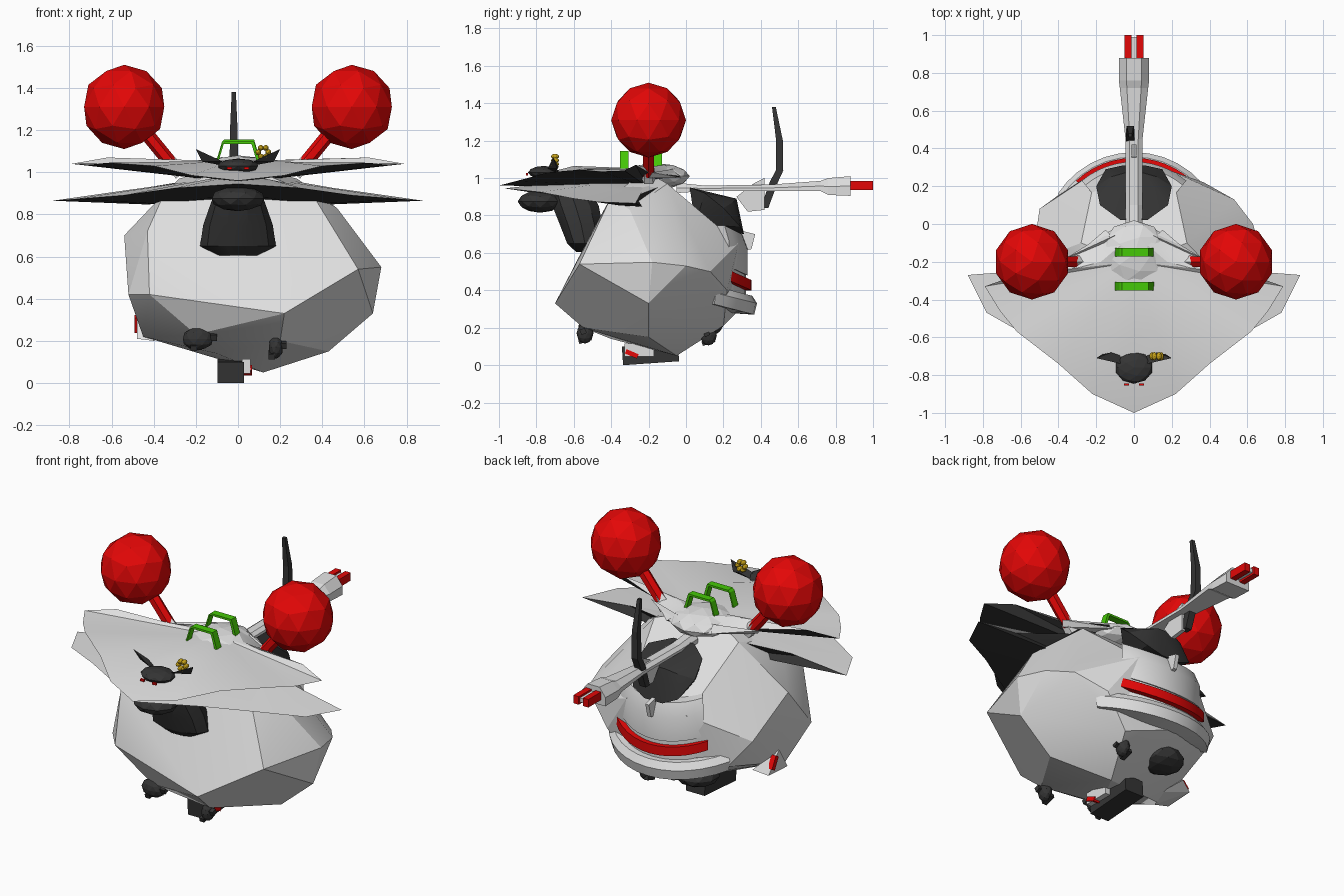
import bpy, bmesh, math
from mathutils import Vector, Matrix

cube = bpy.data.objects.get("Cube")
if cube:
    bpy.data.objects.remove(cube)


def material(name, r, g, b):
    m = bpy.data.materials.new(name)
    m.use_nodes = True
    m.diffuse_color = (r, g, b, 1)
    m.node_tree.nodes["Principled BSDF"].inputs["Base Color"].default_value = (r, g, b, 1)
    return m


PALE = material("pale grey", .74, .74, .74)
DARK = material("charcoal", .035, .035, .035)
RED = material("red", .77, .002, .002)
GREEN = material("green", .06, .58, .002)
GOLD = material("gold", .6, .38, .01)


def finish(name, bm, mat, smooth=0):
    """Turn a bmesh into a named object with one material."""
    mesh = bpy.data.meshes.new(name)
    bm.to_mesh(mesh)
    bm.free()
    mesh.materials.append(mat)
    ob = bpy.data.objects.new(name, mesh)
    bpy.context.collection.objects.link(ob)
    if smooth:
        bpy.ops.object.select_all(action='DESELECT')
        ob.select_set(True)
        bpy.context.view_layer.objects.active = ob
        bpy.ops.object.shade_smooth_by_angle(angle=math.radians(smooth))
    return ob


def hull(name, points, mat, smooth=0):
    """Convex faceted solid around a few corner points."""
    bm = bmesh.new()
    for p in points:
        bm.verts.new(p)
    bmesh.ops.convex_hull(bm, input=bm.verts)
    loose = [v for v in bm.verts if not v.link_faces]
    bmesh.ops.delete(bm, geom=loose, context='VERTS')
    bmesh.ops.recalc_face_normals(bm, faces=bm.faces)
    return finish(name, bm, mat, smooth)


def box(name, centre, size, mat, tilt=0):
    bm = bmesh.new()
    bmesh.ops.create_cube(bm, size=1, matrix=Matrix.Translation(centre)
                          @ Matrix.Rotation(tilt, 4, 'X') @ Matrix.Diagonal((*size, 1)))
    return finish(name, bm, mat)


def ball(name, centre, radii, mat):
    bm = bmesh.new()
    bmesh.ops.create_icosphere(bm, subdivisions=2, radius=1, matrix=Matrix.Translation(centre)
                               @ Matrix.Diagonal((*radii, 1)))
    return finish(name, bm, mat)


def rod(name, a, b, r1, r2, mat, sides=6):
    a, b = Vector(a), Vector(b)
    bm = bmesh.new()
    turn = (b - a).to_track_quat('Z', 'Y').to_matrix().to_4x4()
    bmesh.ops.create_cone(bm, cap_ends=True, segments=sides, radius1=r1, radius2=r2,
                          depth=(b - a).length, matrix=Matrix.Translation((a + b) / 2) @ turn)
    return finish(name, bm, mat)


def loft(name, rings, mat, smooth=0):
    """Skin a list of equal closed rings and cap both ends."""
    bm = bmesh.new()
    rows = [[bm.verts.new(p) for p in ring] for ring in rings]
    n = len(rows[0])
    for a, b in zip(rows, rows[1:]):
        for i in range(n):
            bm.faces.new((a[i], a[(i + 1) % n], b[(i + 1) % n], b[i]))
    bm.faces.new(rows[0])
    bm.faces.new(rows[-1])
    bmesh.ops.recalc_face_normals(bm, faces=bm.faces)
    return finish(name, bm, mat, smooth)


def arc_band(name, section, half_angle, mat, slope=.2):
    """Sweep a (radius, height) section round the back of the body."""
    rings = []
    for i in range(13):
        t = half_angle * (i / 6 - 1)
        rise = slope * (1 - math.cos(t))
        rings.append([(r * math.sin(t), r * math.cos(t) - .1, z + rise) for r, z in section])
    return loft(name, rings, mat, 30)


def brim(name, half, top_z, under_z, bump, sag):
    """Mirrored swept lens: pale upper skin, charcoal under skin."""
    edge = [Vector(p) for p in half]
    edge = [Vector((-p.x, p.y, p.z)) for p in reversed(edge[1:])] + edge
    bm = bmesh.new()
    outer = [bm.verts.new(p) for p in edge]
    for skin, z in enumerate((top_z, under_z)):
        hub = Vector((0, -.2, z))
        inner = []
        for p in edge:
            lift = -sag if skin else bump * max(0, 1 - 2 * abs(p.x))
            inner.append(bm.verts.new(p.lerp(hub, .5) + Vector((0, 0, lift))))
        centre = bm.verts.new(hub)
        for i in range(len(edge) - 1):
            for loop in ((outer[i], outer[i + 1], inner[i + 1], inner[i]),
                         (inner[i], inner[i + 1], centre)):
                face = bm.faces.new(loop)
                face.material_index = skin
                face.normal_update()
                if (face.normal.z < 0) != bool(skin):
                    face.normal_flip()
    ob = finish(name, bm, PALE, 30)
    ob.data.materials.append(DARK)
    return ob


# Lopsided faceted body
hull("body", [
    (.22, -.7, .33), (-.42, -.57, .42), (.57, -.57, .54), (.68, -.18, .55), (.64, -.2, .33),
    (.43, -.2, .15), (.12, -.05, .05), (-.1, -.4, .14), (-.45, -.3, .22), (-.52, -.45, .42),
    (-.54, -.2, .7), (-.43, -.5, .72), (-.35, -.4, .9), (.35, -.4, .9), (.47, -.3, .83),
    (.28, -.1, .97), (-.28, -.1, .97), (0, -.22, 1.04), (.63, 0, .53), (.53, .13, .5),
    (.37, .22, .4), (.2, .28, .65), (-.2, .28, .65), (-.5, .08, .5), (-.39, .16, .35),
    (-.1, .29, .3), (.23, .2, .21), (-.2, .15, .25), (.2, -.55, .2), (-.2, -.53, .23)],
     PALE, 20)

# Two swept brims and the crown dome
brim("upper_brim", [(0, -1, .96), (.22, -.9, .985), (.4, -.74, 1.03), (.62, -.57, 1.045),
                    (.71, -.46, 1.035), (.79, -.33, 1.04), (.62, -.27, 1.07), (.35, -.2, 1.03),
                    (.15, -.03, 1.01)], 1.05, .95, .06, 0)
brim("lower_brim", [(0, -.97, .945), (.3, -.78, .925), (.55, -.6, .89), (.78, -.47, .872),
                    (.88, -.27, .865), (.6, -.28, .9), (.3, -.15, .95)], .99, .86, .02, .015)
ball("crown_dome", (0, -.16, 1.01), (.18, .18, .07), PALE)

# Mirrored stalks with red globes
for side, s in (("left", 1), ("right", -1)):
    rod(side + "_stalk_socket", (s * .27, -.2, .99), (s * .33, -.2, 1.06), .04, .03, PALE, 5)
    rod(side + "_stalk", (s * .3, -.2, 1.02), (s * .48, -.2, 1.24), .033, .033, RED)
    ball(side + "_globe", (s * .54, -.2, 1.31), (.2, .2, .2), RED)
    hull(side + "_crown_fin", [(s * .1, -.06, 1.05), (s * .36, -.18, 1.03), (s * .1, -.02, 1),
                               (s * .34, -.2, 1), (s * .1, -.1, 1)], PALE)

# Green grab handles
for label, y, base in (("front", -.33, 1.04), ("rear", -.15, 1.05)):
    shape = [(-.1, base), (-.07, base + .1), (.07, base + .1), (.1, base)]
    for i, (a, b) in enumerate(zip(shape, shape[1:])):
        w, t = .022, .006
        pts = [(x + k * t, y + j * w, z + k * t) for x, z in (a, b) for j in (-1, 1) for k in (-1, 1)]
        hull(f"{label}_handle_bar_{i}", pts, GREEN)

# Tail boom, flared end and red prongs
rings = []
for y, w, low, high in ((-.05, .045, .92, .975), (.1, .045, .93, .96), (.45, .045, .93, .965),
                        (.72, .075, .93, .985), (.76, .08, .91, 1), (.88, .08, .905, 1.01)):
    rings.append([(-w, y, low), (w, y, low), (w, y, (low + high) / 2),
                  (w * .5, y, high), (-w * .5, y, high), (-w, y, (low + high) / 2)])
loft("tail_boom", rings, PALE)
box("tail_core", (0, .93, .96), (.03, .12, .025), PALE)
for side, s in (("left", 1), ("right", -1)):
    box(side + "_tail_prong", (s * .032, .935, .96), (.036, .13, .048), RED)

# Curved aerial standing on the boom
rings = []
for y, z, r in ((.42, .84, .02), (.47, .98, .022), (.5, 1.04, .02), (.5, 1.2, .018), (.47, 1.38, .01)):
    rings.append([(-.02 + i * r, y + j * r, z) for i, j in ((-1, -1), (1, -1), (1, 1), (-1, 1))])
loft("aerial", rings, DARK)


def fin(name, outline):
    hull(name, [(x, y, z) for x in (-.012, .012) for y, z in outline], PALE)


fin("upper_rear_fin", [(.27, .9), (.33, .82), (.42, .83), (.42, 1), (.36, .97)])
fin("lower_rear_fin", [(.25, .73), (.37, .7), (.35, .62), (.25, .6)])

# Rear canopy, front cockpit and chin pod
hull("rear_canopy", [(s * x, y, z) for s in (1, -1) for x, y, z in (
    (.07, .02, .95), (.18, .1, .92), (.2, .2, .84), (.15, .29, .74), (.06, .31, .7),
    (.05, .27, .89), (.12, .25, .87), (.1, .05, .75))], DARK, 25)
rings = []
for y, z, w, d in ((-.54, .605, .1, .05), (-.54, .65, .18, .1), (-.56, .75, .165, .12),
                   (-.59, .85, .13, .13), (-.62, .93, .1, .12)):
    rings.append([(w * math.cos(a * math.pi / 5), y + d * math.sin(a * math.pi / 5), z)
                  for a in range(10)])
loft("front_cockpit", rings, DARK, 25)
ball("chin_pod", (0, -.78, .875), (.13, .12, .06), DARK)

# Winged ornament on the upper brim
ball("ornament_body", (0, -.76, 1.03), (.1, .085, .035), DARK)
for side, s in (("left", 1), ("right", -1)):
    hull(side + "_ornament_wing", [(s * .06, -.7, 1.03), (s * .07, -.74, 1.05), (s * .2, -.71, 1.11),
                                   (s * .17, -.69, 1.05), (s * .12, -.68, 1.06)], DARK)
    box(side + "_ornament_eye", (s * .04, -.85, 1.02), (.025, .012, .012), RED)
for i in range(6):
    a = i * math.pi / 3
    ball(f"gold_ring_bead_{i}", (.12 + .024 * math.cos(a), -.7, 1.095 + .024 * math.sin(a)),
         (.014, .022, .014), GOLD)

# Curved rear panel, red light strip and bumper
arc_band("rear_panel", [(.32, .5), (.43, .48), (.43, .62), (.4, .7), (.32, .7)], .7, PALE)
arc_band("rear_recess", [(.3, .36), (.42, .36), (.42, .5), (.3, .5)], .9, PALE)
arc_band("rear_light_strip", [(.36, .4), (.45, .4), (.45, .455), (.36, .455)], .75, RED)
arc_band("rear_bumper", [(.3, .28), (.465, .27), (.48, .33), (.455, .37), (.3, .37)], 1, PALE, .12)

# Side pod with red lamp on its outer rear corner
hull("side_pod", [(-.48, -.28, .21), (-.48, -.1, .22), (-.4, -.3, .2), (-.4, -.06, .25),
                  (-.48, -.2, .34), (-.36, -.2, .22)], PALE)
box("side_pod_lamp", (-.475, -.15, .28), (.03, .03, .08), RED, .5)

# Underside box, dish and claws
box("belly_box", (-.035, -.19, .06), (.125, .3, .1), DARK, .07)
box("belly_lamp_mount", (.04, -.25, .08), (.04, .16, .07), PALE)
box("belly_lamp", (.045, -.29, .06), (.045, .07, .025), RED, -.4)
ball("belly_dish", (-.13, .08, .21), (.13, .12, .065), DARK)
for label, x, y, z, w in (("front_left", .18, -.54, .17, .035), ("front_right", -.19, -.53, .21, .075),
                          ("rear_left", .18, .12, .16, .035)):
    ball(label + "_claw", (x, y, z), (w, .045, .055), DARK)
    box(label + "_claw_toe", (x - .02, y, z - .035), (.03, .07, .025), DARK, .3)
    box(label + "_claw_tip", (x + w, y - .01, z + .01), (.03, .03, .03), DARK, .4)
